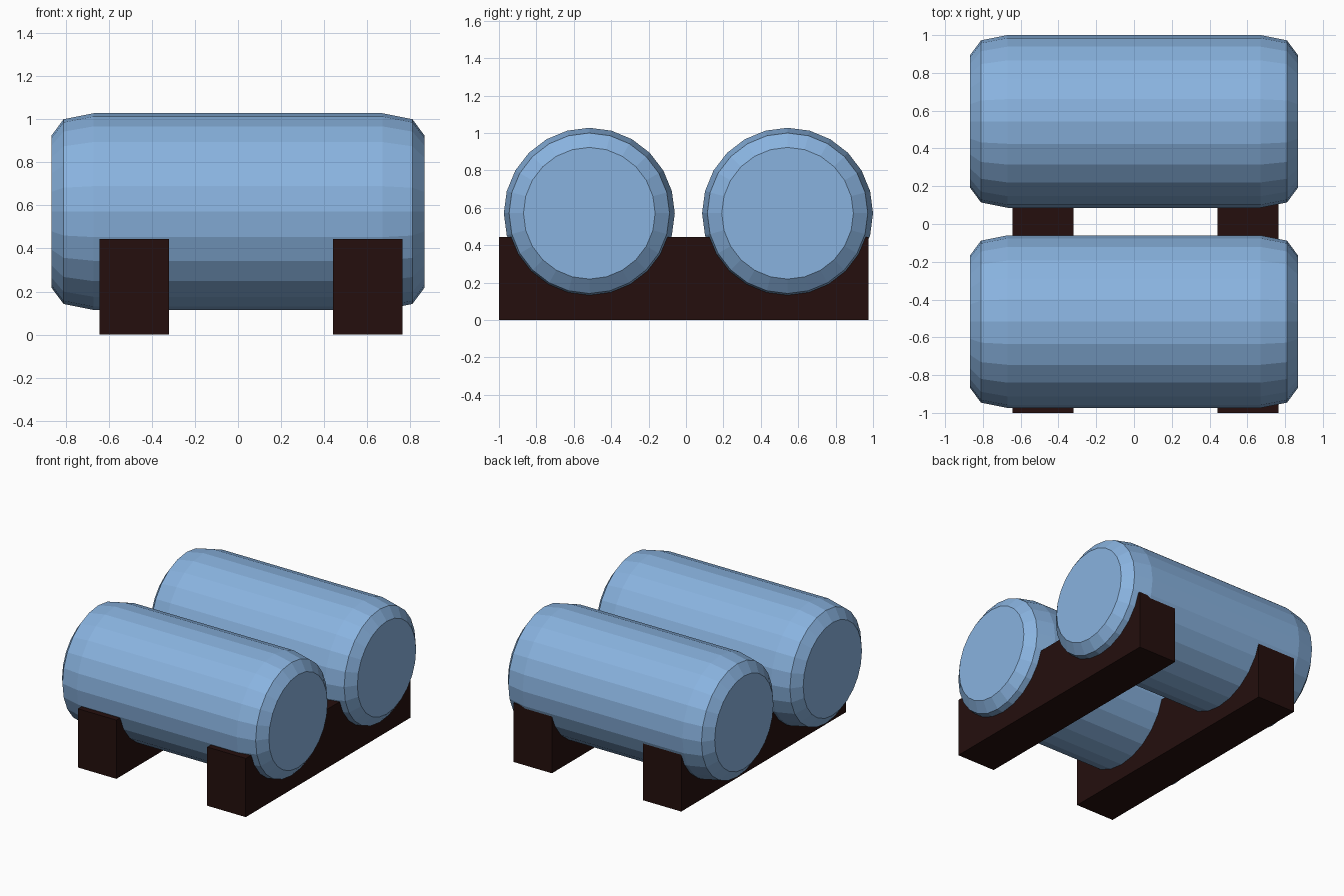
import bpy, bmesh, math

if "Cube" in bpy.data.objects:
    bpy.data.objects.remove(bpy.data.objects["Cube"])


def material(name, rgb):
    m = bpy.data.materials.new(name)
    m.diffuse_color = (*rgb, 1.0)
    m.use_nodes = True
    m.node_tree.nodes["Principled BSDF"].inputs["Base Color"].default_value = m.diffuse_color
    return m


BLUE = material("barrel blue", (0.25, 0.45, 0.74))
BROWN = material("dark brown", (0.018, 0.0048, 0.004))


def add_object(name, bm, mat):
    bmesh.ops.recalc_face_normals(bm, faces=bm.faces)
    mesh = bpy.data.meshes.new(name)
    bm.to_mesh(mesh)
    bm.free()
    mesh.materials.append(mat)
    obj = bpy.data.objects.new(name, mesh)
    bpy.context.collection.objects.link(obj)
    return obj


# Barrel: (x, radius) profile revolved about x, flat capped ends
HALF = [(0.67, 0.457), (0.81, 0.429), (0.867, 0.352)]
PROFILE = [(-x, r) for x, r in reversed(HALF)] + HALF
SIDES = 24


def barrel(name, y, z):
    bm = bmesh.new()
    rings = []
    for x, r in PROFILE:
        angles = [2 * math.pi * i / SIDES for i in range(SIDES)]
        rings.append([bm.verts.new((x, y + r * math.cos(a), z + r * math.sin(a)))
                      for a in angles])
    for a, b in zip(rings, rings[1:]):
        for i in range(SIDES):
            j = (i + 1) % SIDES
            bm.faces.new((a[i], a[j], b[j], b[i]))
    bm.faces.new(rings[0])
    bm.faces.new(rings[-1])
    return add_object(name, bm, BLUE)


# Support beam: plain block that the barrels sink into
def beam(name, x0, x1):
    bm = bmesh.new()
    bmesh.ops.create_cube(bm, size=1)
    for v in bm.verts:
        v.co = (x1 if v.co.x > 0 else x0,
                0.975 if v.co.y > 0 else -1.0,
                0.445 if v.co.z > 0 else 0.0)
    return add_object(name, bm, BROWN)


barrel("front_barrel", -0.517, 0.571)
barrel("back_barrel", 0.543, 0.571)
beam("left_support_beam", -0.643, -0.32)
beam("right_support_beam", 0.442, 0.765)
